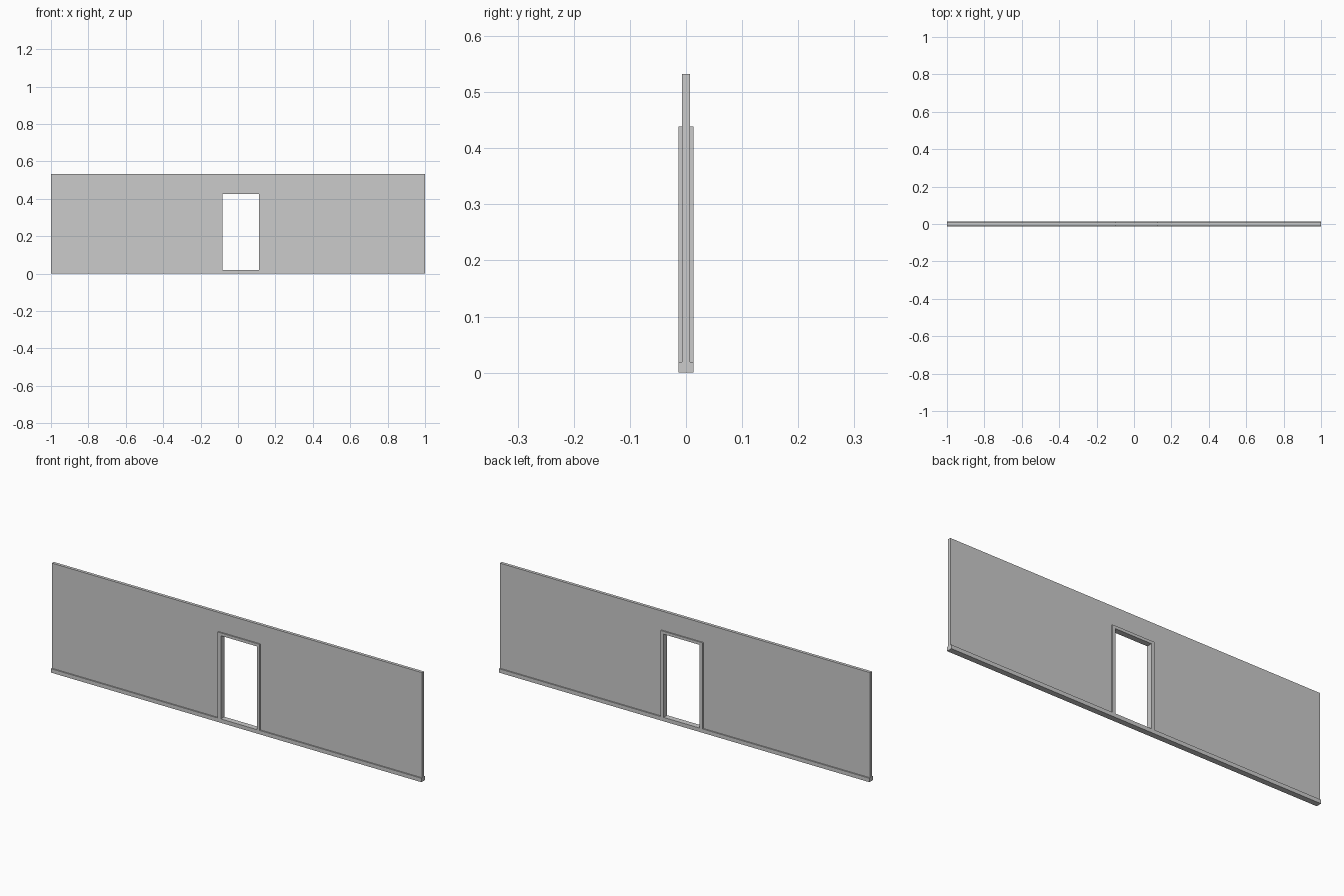
import bpy, bmesh

if "Cube" in bpy.data.objects:
    bpy.data.objects.remove(bpy.data.objects["Cube"])

# Overall sizes
HALF, TOP = 1.0, 0.532            # wall half length and height
SKIRT = 0.019                     # skirting height
WALL_Y, TRIM_Y = 0.0075, 0.0138   # half thicknesses
IN_L, IN_R, IN_T = -0.083, 0.111, 0.425      # door opening
OUT_L, OUT_R, OUT_T = -0.100, 0.127, 0.439   # outside of door frame


def extrude_outline(name, outline, half_y):
    """Extrude an x-z outline symmetrically about y = 0."""
    bm = bmesh.new()
    face = bm.faces.new([bm.verts.new((x, -half_y, z)) for x, z in outline])
    ext = bmesh.ops.extrude_face_region(bm, geom=[face])
    verts = [g for g in ext["geom"] if isinstance(g, bmesh.types.BMVert)]
    bmesh.ops.translate(bm, verts=verts, vec=(0, 2 * half_y, 0))
    bmesh.ops.recalc_face_normals(bm, faces=bm.faces)
    mesh = bpy.data.meshes.new(name)
    bm.to_mesh(mesh)
    bm.free()
    obj = bpy.data.objects.new(name, mesh)
    bpy.context.collection.objects.link(obj)
    return obj


def arch(l, r, t, il, ir, it, z):
    """Outline of a rectangle with a doorway cut up from its bottom edge."""
    return [(l, z), (il, z), (il, it), (ir, it), (ir, z), (r, z), (r, t), (l, t)]


# Wall panel around the doorway
extrude_outline("wall", arch(-HALF, HALF, TOP, OUT_L, OUT_R, OUT_T, SKIRT), WALL_Y)

# Door frame, proud of the wall on both faces
extrude_outline("door_frame", arch(OUT_L, OUT_R, OUT_T, IN_L, IN_R, IN_T, SKIRT), TRIM_Y)

# Skirting, which also forms the door threshold
extrude_outline("skirting", [(-HALF, 0), (HALF, 0), (HALF, SKIRT), (-HALF, SKIRT)], TRIM_Y)
